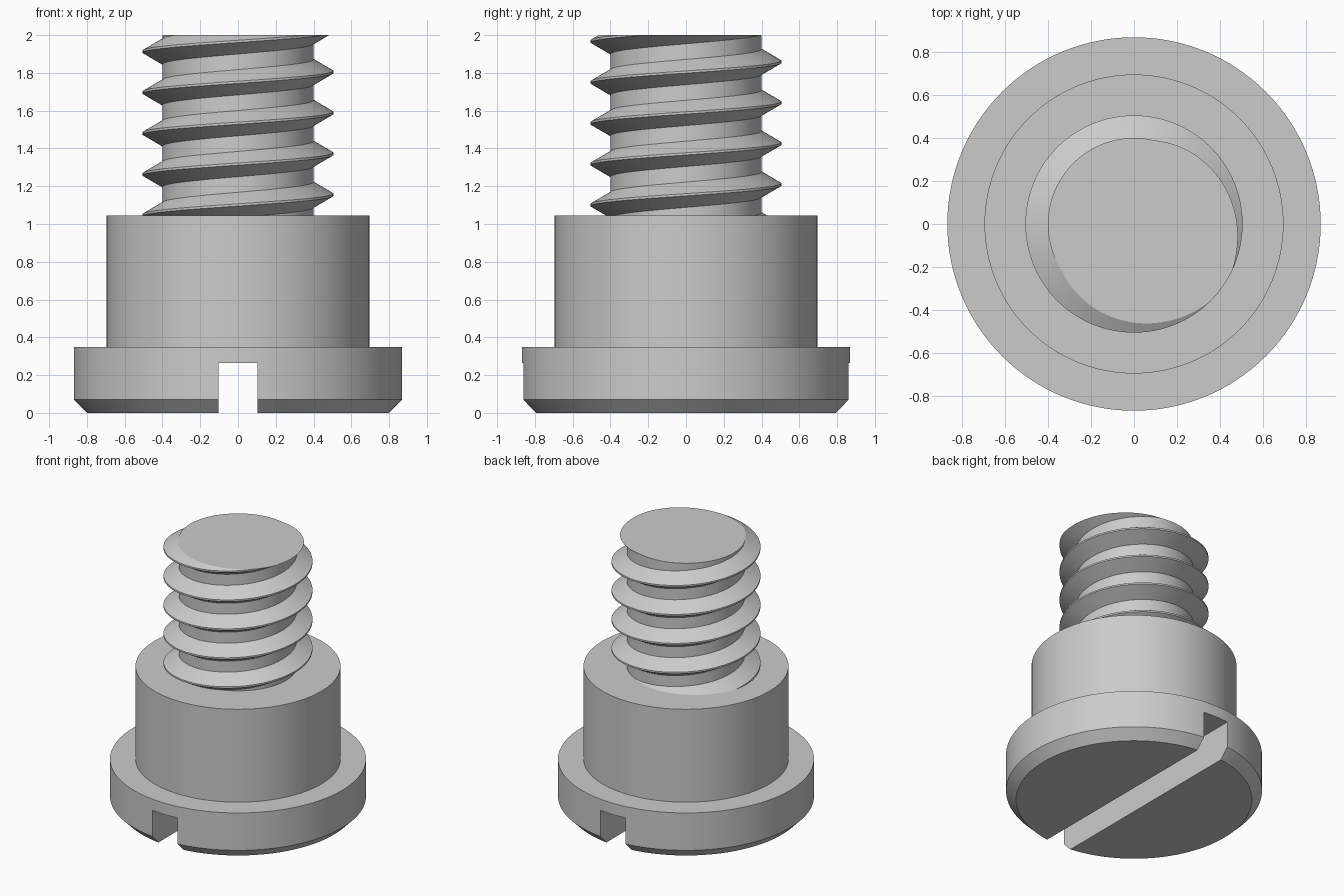
import bpy, bmesh, math
from mathutils import Vector

if "Cube" in bpy.data.objects:
    bpy.data.objects.remove(bpy.data.objects["Cube"], do_unlink=True)

SEGMENTS = 128
SHOULDER_TOP, TOP = 1.045, 2.0

steel = bpy.data.materials.new("steel grey")
steel.use_nodes = True
GREY = (0.6, 0.6, 0.6, 1)
steel.diffuse_color = GREY
steel.node_tree.nodes["Principled BSDF"].inputs["Base Color"].default_value = GREY


def make_object(name, bm):
    bmesh.ops.recalc_face_normals(bm, faces=bm.faces)
    mesh = bpy.data.meshes.new(name)
    bm.to_mesh(mesh)
    bm.free()
    mesh.materials.append(steel)
    obj = bpy.data.objects.new(name, mesh)
    bpy.context.collection.objects.link(obj)
    return obj


def activate(obj):
    bpy.ops.object.select_all(action='DESELECT')
    obj.select_set(True)
    bpy.context.view_layer.objects.active = obj


def smooth(obj):
    activate(obj)
    bpy.ops.object.shade_smooth_by_angle(angle=math.radians(30))


def turned(name, profile):
    """Solid of revolution from (radius, height) pairs, with flat end caps."""
    bm = bmesh.new()
    rings = []
    for r, z in profile:
        rings.append([bm.verts.new((r * math.cos(a), r * math.sin(a), z))
                      for a in (math.tau * i / SEGMENTS for i in range(SEGMENTS))])
    for low, high in zip(rings, rings[1:]):
        for i in range(SEGMENTS):
            j = (i + 1) % SEGMENTS
            bm.faces.new((low[i], low[j], high[j], high[i]))
    bm.faces.new(rings[0])
    bm.faces.new(rings[-1])
    return make_object(name, bm)


# Chamfered head with a straight driver slot across its underside
head = turned("head", [(0.80, 0), (0.868, 0.07), (0.868, 0.35)])
bm = bmesh.new()
bmesh.ops.create_cube(bm, size=1)
bmesh.ops.scale(bm, vec=(0.206, 2, 0.53), verts=bm.verts)
cutter = make_object("slot_cutter", bm)
cutter.hide_render = True
slot = head.modifiers.new("slot", 'BOOLEAN')
slot.operation = 'DIFFERENCE'
slot.solver = 'EXACT'
slot.object = cutter
activate(head)
bpy.ops.object.modifier_apply(modifier=slot.name)
bpy.data.objects.remove(cutter, do_unlink=True)
smooth(head)

# Plain cylindrical shoulder
smooth(turned("shoulder", [(0.695, 0.35), (0.695, SHOULDER_TOP)]))

# Right-handed thread: one tooth and root swept up a helix, then trimmed flat
PITCH, ROOT, CREST = 0.2165, 0.40, 0.505
tooth = [(ROOT, -0.067), (CREST, -0.006), (CREST, 0.006),
         (ROOT, 0.067), (ROOT, PITCH - 0.067)]
bm = bmesh.new()
previous = None
for i in range(-2 * SEGMENTS, 6 * SEGMENTS + 1):
    turn = i / SEGMENTS
    a = math.tau * turn
    row = [bm.verts.new((r * math.cos(a), r * math.sin(a), 1.155 + PITCH * turn + dz))
           for r, dz in tooth]
    if previous:
        for k in range(len(tooth) - 1):
            bm.faces.new((previous[k], row[k], row[k + 1], previous[k + 1]))
    previous = row
bmesh.ops.remove_doubles(bm, verts=bm.verts, dist=0.0005)
for height, direction in ((SHOULDER_TOP, -1), (TOP, 1)):
    cut = bmesh.ops.bisect_plane(bm, geom=bm.verts[:] + bm.edges[:] + bm.faces[:],
                                 plane_co=(0, 0, height),
                                 plane_no=Vector((0, 0, direction)), clear_outer=True)
    rim = [e for e in cut["geom_cut"] if isinstance(e, bmesh.types.BMEdge)]
    bmesh.ops.edgeloop_fill(bm, edges=rim)
smooth(make_object("threaded_shank", bm))
